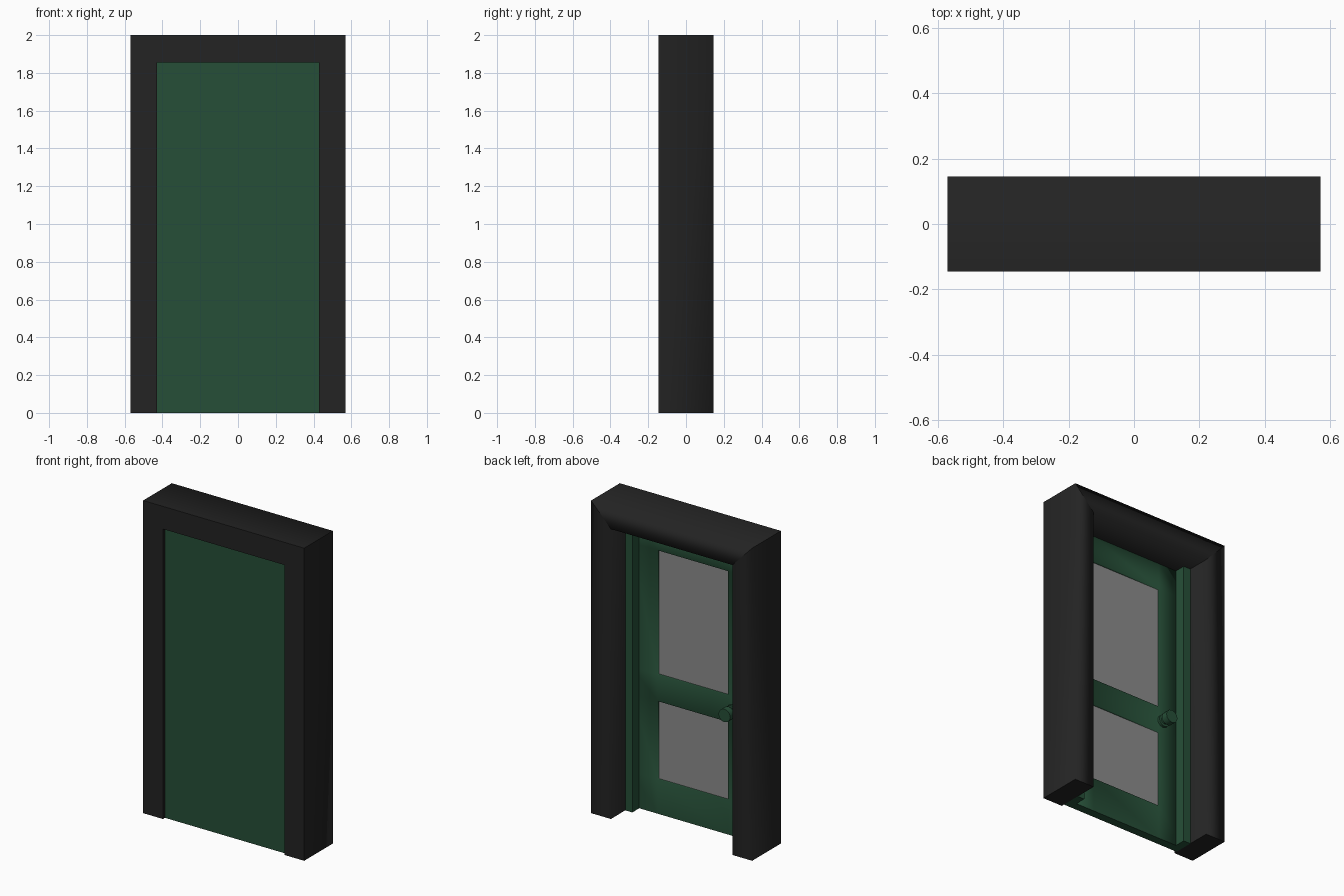
import bpy, bmesh, math
from mathutils import Matrix, Vector

cube = bpy.data.objects.get("Cube")
if cube:
    bpy.data.objects.remove(cube, do_unlink=True)

# Overall sizes
HALF_W, HALF_D, HEIGHT = 0.57, 0.145, 2.0
OPEN_W, OPEN_H = 0.43, 1.855
DOOR_FRONT, DOOR_BACK = -0.125, -0.07


def material(name, rgb):
    mat = bpy.data.materials.new(name)
    mat.use_nodes = True
    mat.diffuse_color = (*rgb, 1)
    mat.node_tree.nodes["Principled BSDF"].inputs["Base Color"].default_value = (*rgb, 1)
    return mat


black = material("charcoal", (0.0168, 0.0168, 0.0168))
green = material("dark green", (0.0195, 0.078, 0.039))
grey = material("pane grey", (0.26, 0.26, 0.26))


def finish(name, bm, *mats):
    bmesh.ops.recalc_face_normals(bm, faces=bm.faces)
    mesh = bpy.data.meshes.new(name)
    bm.to_mesh(mesh)
    bm.free()
    for mat in mats:
        mesh.materials.append(mat)
    obj = bpy.data.objects.new(name, mesh)
    bpy.context.collection.objects.link(obj)
    return obj


def box(name, lo, hi, mat):
    bm = bmesh.new()
    lo, hi = Vector(lo), Vector(hi)
    bmesh.ops.create_cube(bm, size=1, matrix=Matrix.Translation((lo + hi) / 2)
                          @ Matrix.Diagonal((*(hi - lo), 1)))
    return finish(name, bm, mat)


def frame_member(name, outline):
    """Mitred member: outline in x, z, run through the depth, soft back edges."""
    bm = bmesh.new()
    front = bm.faces.new([bm.verts.new((x, -HALF_D, z)) for x, z in outline])
    new = bmesh.ops.extrude_face_region(bm, geom=[front], use_keep_orig=True)["geom"]
    bmesh.ops.translate(bm, vec=(0, 2 * HALF_D, 0),
                        verts=[g for g in new if isinstance(g, bmesh.types.BMVert)])
    # First and third outline edges are the long outer and inner sides
    bm.verts.ensure_lookup_table()
    for f in bm.faces:
        f.smooth = True
    horizontal = outline[0][1] == outline[1][1]
    for e in bm.edges:
        a, b = e.verts
        along = a.co.z == b.co.z if horizontal else a.co.x == b.co.x
        back = a.co.y > 0 and b.co.y > 0
        e.smooth = back and along
    return finish(name, bm, black)


# Door surround: two jambs and a mitred lintel
for side, s in (("left", 1), ("right", -1)):
    frame_member(side + "_jamb", [(s * HALF_W, 0), (s * HALF_W, HEIGHT),
                                  (s * OPEN_W, OPEN_H), (s * OPEN_W, 0)])
    # Green stop behind the door on each jamb
    xs = sorted((s * 0.38, s * OPEN_W))
    box(side + "_stop", (xs[0], DOOR_BACK, 0), (xs[1], 0, OPEN_H), green)
frame_member("lintel", [(-HALF_W, HEIGHT), (HALF_W, HEIGHT),
                        (OPEN_W, OPEN_H), (-OPEN_W, OPEN_H)])

# Door leaf: plain front, two recessed panes in the back
bm = bmesh.new()
xs = (-OPEN_W, -0.25, 0.25, OPEN_W)
zs = (0, 0.22, 0.72, 0.89, 1.685, OPEN_H)
grid = [[bm.verts.new((x, DOOR_BACK, z)) for z in zs] for x in xs]
panes = []
for i in range(len(xs) - 1):
    for j in range(len(zs) - 1):
        f = bm.faces.new((grid[i][j], grid[i + 1][j], grid[i + 1][j + 1], grid[i][j + 1]))
        if i == 1 and j in (1, 3):
            panes.append(f)
rim = [e for e in bm.edges if e.is_boundary]
sides = bmesh.ops.extrude_edge_only(bm, edges=rim)["geom"]
bmesh.ops.translate(bm, vec=(0, DOOR_FRONT - DOOR_BACK, 0),
                    verts=[g for g in sides if isinstance(g, bmesh.types.BMVert)])
bmesh.ops.contextual_create(bm, geom=[e for e in bm.edges if e.is_boundary])
bmesh.ops.recalc_face_normals(bm, faces=bm.faces)
bmesh.ops.inset_individual(bm, faces=panes, thickness=0.004, depth=-0.008)
for f in bm.faces:
    f.smooth = f not in panes
for f in panes:
    f.material_index = 1
    for e in f.edges:
        e.smooth = False
for e in bm.edges:
    if any(v.co.y < DOOR_BACK - 0.02 for v in e.verts) or \
            all(abs(v.co.x) == abs(xs[0]) or v.co.z in (zs[0], zs[-1]) for v in e.verts):
        e.smooth = False
finish("door_leaf", bm, green, grey)

# Door knob: rose, neck and grip, turned along y
bm = bmesh.new()
for radius, start, end in ((0.04, -0.07, -0.055), (0.024, -0.055, -0.03), (0.042, -0.03, 0.012)):
    bmesh.ops.create_cone(bm, cap_ends=True, segments=12, radius1=radius, radius2=radius,
                          depth=end - start,
                          matrix=Matrix.Translation((-0.28, (start + end) / 2, 0.8))
                          @ Matrix.Rotation(math.pi / 2, 4, "X"))
knob = finish("door_knob", bm, green)
bpy.context.view_layer.objects.active = knob
knob.select_set(True)
bpy.ops.object.shade_smooth_by_angle(angle=math.radians(40))
